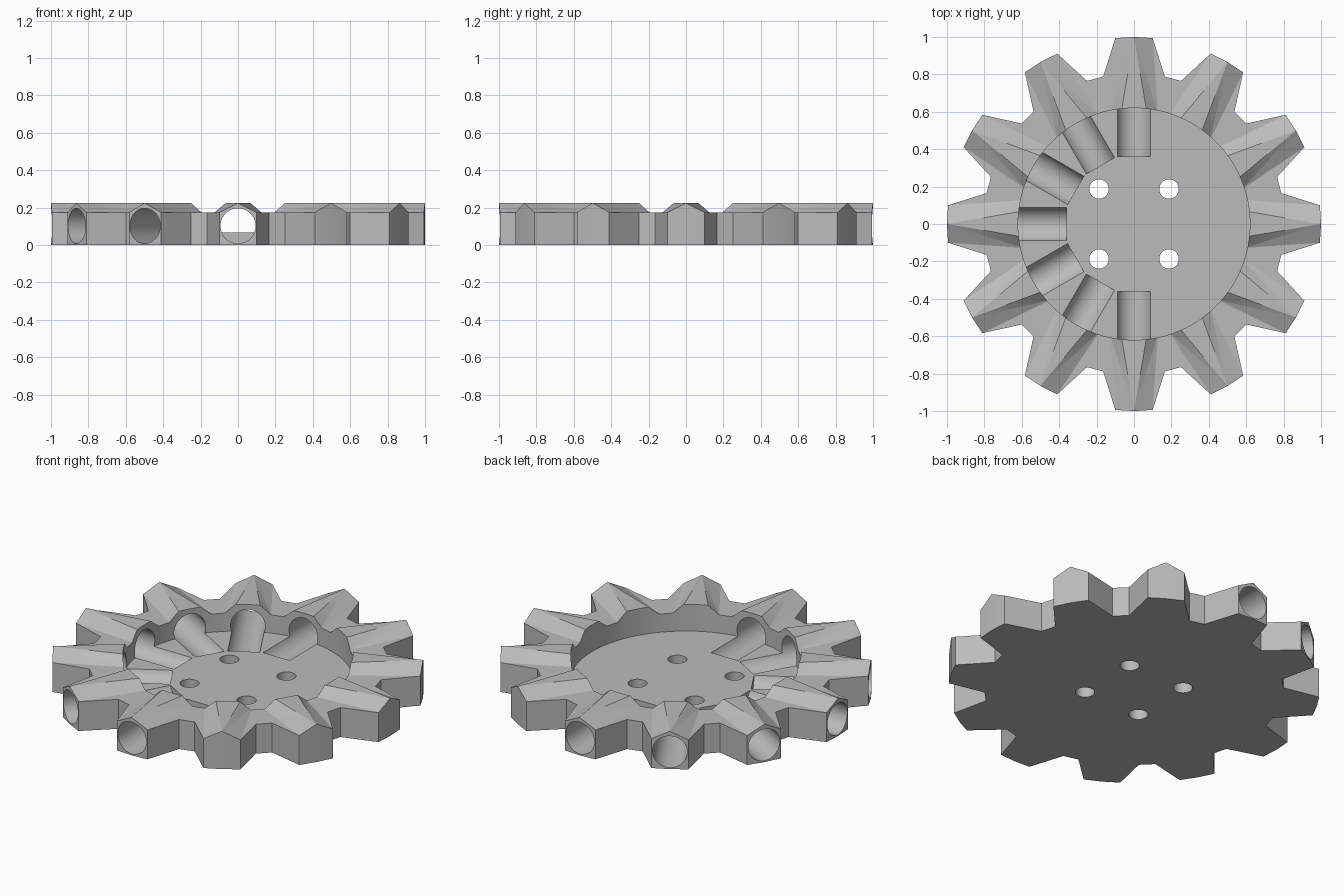
import bpy, bmesh
from math import radians, pi
from mathutils import Matrix, Vector

cube = bpy.data.objects.get("Cube")
if cube:
    bpy.data.objects.remove(cube, do_unlink=True)

TEETH = 12
SHOULDER, RIDGE, FLOOR = 0.175, 0.225, 0.067
BORE_R, BORE_Z = 0.094, 0.102

grey = bpy.data.materials.new("plain grey")
grey.use_nodes = True
grey.diffuse_color = (0.5, 0.5, 0.5, 1)
grey.node_tree.nodes["Principled BSDF"].inputs["Base Color"].default_value = (0.5, 0.5, 0.5, 1)


def make_object(name, bm):
    bmesh.ops.recalc_face_normals(bm, faces=bm.faces)
    mesh = bpy.data.meshes.new(name)
    bm.to_mesh(mesh)
    bm.free()
    obj = bpy.data.objects.new(name, mesh)
    bpy.context.collection.objects.link(obj)
    return obj


def cylinder(radius, depth, matrix, segments):
    bm = bmesh.new()
    bmesh.ops.create_cone(bm, cap_ends=True, segments=segments, radius1=radius,
                          radius2=radius, depth=depth, matrix=matrix)
    return make_object("cutter", bm)


def cut(target, cutter):
    cutter.hide_render = True
    mod = target.modifiers.new("cut", 'BOOLEAN')
    mod.operation, mod.solver, mod.object = 'DIFFERENCE', 'EXACT', cutter
    bpy.context.view_layer.objects.active = target
    bpy.ops.object.modifier_apply(modifier=mod.name)
    bpy.data.objects.remove(cutter, do_unlink=True)


# Toothed body: each tooth runs from a pointed tip to a flat-topped inner end
bm = bmesh.new()
centre = bm.verts.new((0, 0, RIDGE))
teeth = []
for i in range(TEETH):
    turn = Matrix.Rotation(i * 2 * pi / TEETH, 3, 'Z')

    def vert(r, t, z):
        return bm.verts.new(turn @ Vector((r, t, z)))

    tooth = {"tip": vert(1, 0, RIDGE), "tip_low": vert(1, 0, 0)}
    for side in (-1, 1):
        tooth[side] = {
            "corner": vert(0.994, side * 0.1, SHOULDER),
            "corner_low": vert(0.994, side * 0.1, 0),
            "root": vert(0.788, side * 0.165, SHOULDER),
            "root_low": vert(0.788, side * 0.165, 0),
            "foot": vert(0.59, side * 0.128, SHOULDER),
            "crest": vert(0.59, side * 0.07, RIDGE),
        }
    teeth.append(tooth)

underside = []
for i, tooth in enumerate(teeth):
    tip, tip_low = tooth["tip"], tooth["tip_low"]
    a, b = tooth[-1], tooth[1]
    for s in (a, b):
        bm.faces.new((s["corner_low"], tip_low, tip, s["corner"]))
        bm.faces.new((s["corner_low"], s["root_low"], s["root"], s["corner"]))
        bm.faces.new((s["corner"], s["root"], s["foot"]))
        bm.faces.new((tip, s["corner"], s["foot"]))
        bm.faces.new((tip, s["foot"], s["crest"]))
        bm.faces.new((centre, s["foot"], s["crest"]))
    bm.faces.new((tip, a["crest"], b["crest"]))
    bm.faces.new((centre, a["crest"], b["crest"]))
    # Valley to the next tooth
    n = teeth[(i + 1) % TEETH][-1]
    bm.faces.new((b["root"], n["root"], n["foot"], b["foot"]))
    bm.faces.new((b["root"], n["root"], n["root_low"], b["root_low"]))
    bm.faces.new((centre, b["foot"], n["foot"]))
    underside += [a["root_low"], a["corner_low"], tip_low, b["corner_low"], b["root_low"]]
bm.faces.new(underside)
wheel = make_object("toothed_wheel", bm)

# Round pocket in the top
cut(wheel, cylinder(0.62, 1, Matrix.Translation((0, 0, FLOOR + 0.5)), 96))

# Four screw holes
for x in (-0.187, 0.187):
    for y in (-0.187, 0.187):
        cut(wheel, cylinder(0.052, 1, Matrix.Translation((x, y, 0)), 32))

# Radial bores through the teeth of one half, ending as grooves in the floor
for angle in range(90, 271, 30):
    place = (Matrix.Rotation(radians(angle), 4, 'Z')
             @ Matrix.Translation((0.76, 0, BORE_Z))
             @ Matrix.Rotation(pi / 2, 4, 'Y'))
    cut(wheel, cylinder(BORE_R, 0.8, place, 48))

wheel.data.materials.clear()
wheel.data.materials.append(grey)
bpy.ops.object.select_all(action='DESELECT')
wheel.select_set(True)
bpy.context.view_layer.objects.active = wheel
bpy.ops.object.shade_smooth_by_angle(angle=radians(20))
